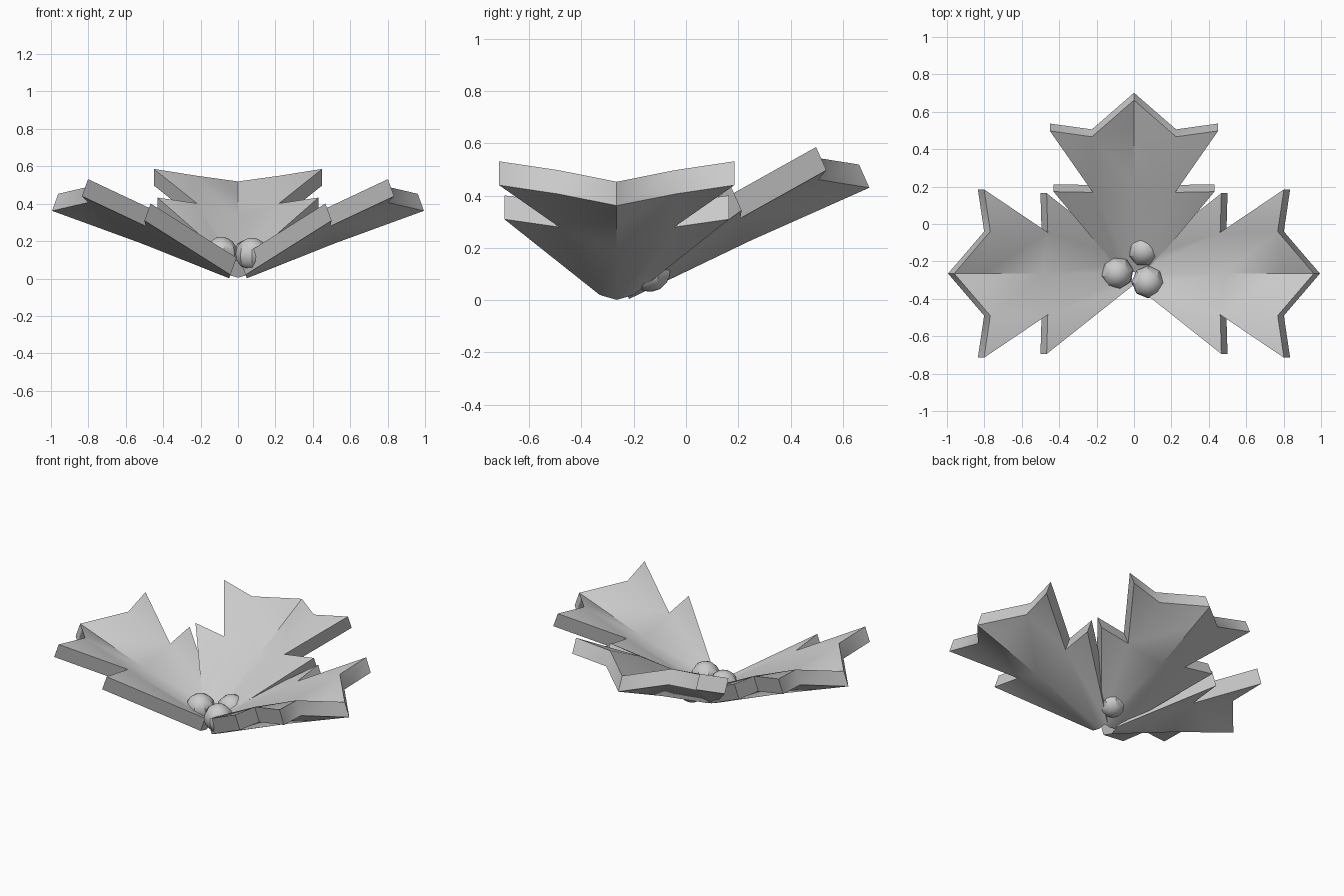
import bpy
import bmesh
from math import radians
from mathutils import Matrix

cube = bpy.data.objects.get("Cube")
if cube:
    bpy.data.objects.remove(cube, do_unlink=True)

CENTRE_Y = -0.265
THICKNESS = 0.097

grey = bpy.data.materials.new("light grey")
grey.use_nodes = True
grey.diffuse_color = (0.6, 0.6, 0.6, 1)
grey.node_tree.nodes["Principled BSDF"].inputs["Base Color"].default_value = (0.6, 0.6, 0.6, 1)


def finish(name, bm, matrix, sharp_angle):
    """Turn a bmesh into a shaded object."""
    mesh = bpy.data.meshes.new(name)
    bm.to_mesh(mesh)
    bm.free()
    mesh.materials.append(grey)
    obj = bpy.data.objects.new(name, mesh)
    bpy.context.collection.objects.link(obj)
    obj.matrix_world = matrix
    bpy.ops.object.select_all(action='DESELECT')
    obj.select_set(True)
    bpy.context.view_layer.objects.active = obj
    bpy.ops.object.shade_smooth_by_angle(angle=radians(sharp_angle))
    return obj


# Underside of half a leaf: along the leaf, across it, and height of the cup
MIDRIB = {
    "stem": (0.045, 0, -0.015),
    "middle": (0.56, 0, 0),
    "fore": (0.89, 0, 0),
    "tip": (1.058, 0, 0),
}
EDGE = {
    "base": (0.045, 0.065, 0.005),
    "inner_notch": (0.56, 0.22, 0.094),
    "inner_spike": (0.576, 0.43, 0.12),
    "outer_notch": (0.892, 0.225, 0.108),
    "outer_spike": (0.935, 0.45, 0.128),
}
PANELS = [
    ("stem", "middle", "inner_notch", "base"),
    ("base", "inner_notch", "inner_spike"),
    ("middle", "fore", "outer_notch", "inner_notch"),
    ("inner_notch", "outer_notch", "outer_spike"),
    ("fore", "tip", "outer_notch"),
]


def make_leaf(name, heading, tilt):
    bm = bmesh.new()
    rib = {k: bm.verts.new(p) for k, p in MIDRIB.items()}
    for side in (1, -1):
        points = dict(rib)
        for key, (u, s, w) in EDGE.items():
            points[key] = bm.verts.new((u, s * side, w))
        for panel in PANELS:
            bm.faces.new([points[k] for k in panel][::side])
    # Thicken straight up from the leaf plane
    extruded = bmesh.ops.extrude_face_region(bm, geom=bm.faces[:])
    top = [g for g in extruded["geom"] if isinstance(g, bmesh.types.BMVert)]
    bmesh.ops.translate(bm, verts=top, vec=(0, 0, THICKNESS))
    bmesh.ops.recalc_face_normals(bm, faces=bm.faces[:])
    matrix = (Matrix.Translation((0, CENTRE_Y, 0))
              @ Matrix.Rotation(radians(heading), 4, 'Z')
              @ Matrix.Rotation(radians(-tilt), 4, 'Y'))
    finish(name, bm, matrix, 48)


make_leaf("left_leaf", 0, 20)
make_leaf("right_leaf", 180, 20)
make_leaf("back_leaf", 90, 24)


# Cluster of faceted berries
def make_berry(name, location, turn):
    bm = bmesh.new()
    bmesh.ops.create_uvsphere(bm, u_segments=8, v_segments=8, radius=0.088)
    matrix = (Matrix.Translation(location)
              @ Matrix.Rotation(radians(turn), 4, 'Z')
              @ Matrix.Rotation(radians(8), 4, 'X'))
    finish(name, bm, matrix, 30)


make_berry("right_berry", (-0.09, -0.26, 0.135), 10)
make_berry("left_berry", (0.075, -0.31, 0.13), 0)
make_berry("back_berry", (0.053, -0.14, 0.12), 20)
